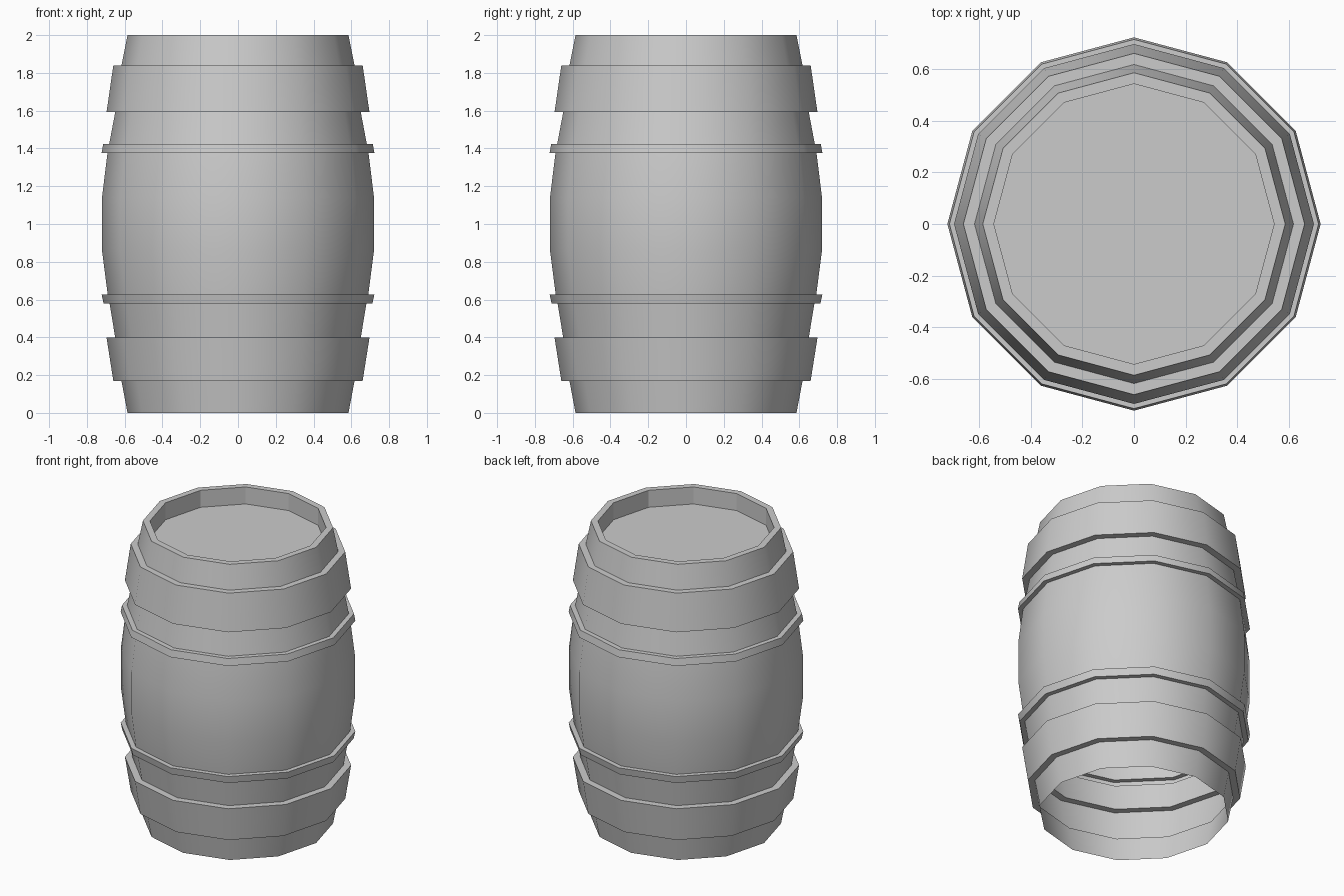
import bpy, bmesh, math

if "Cube" in bpy.data.objects:
    bpy.data.objects.remove(bpy.data.objects["Cube"])

SIDES = 12


def lathe(name, profile, cap_end=False):
    """Spin an (r, z) profile around z; optionally close the last ring."""
    bm = bmesh.new()
    rings = []
    for r, z in profile:
        rings.append([bm.verts.new((r * math.cos(2 * math.pi * i / SIDES),
                                    r * math.sin(2 * math.pi * i / SIDES), z))
                      for i in range(SIDES)])
    for a, b in zip(rings, rings[1:]):
        for i in range(SIDES):
            j = (i + 1) % SIDES
            bm.faces.new((a[i], a[j], b[j], b[i]))
    if cap_end:
        bm.faces.new(rings[-1])
    mesh = bpy.data.meshes.new(name)
    bm.to_mesh(mesh)
    bm.free()
    obj = bpy.data.objects.new(name, mesh)
    bpy.context.collection.objects.link(obj)
    return obj


# Lower half of the bulging side with its wide and thin hoops
lower = [(0.585, 0.0), (0.617, 0.17), (0.66, 0.17), (0.696, 0.398),
         (0.65, 0.398), (0.68, 0.58), (0.712, 0.58), (0.722, 0.628),
         (0.69, 0.628), (0.72, 0.86)]

# Upper half, hoops sit slightly differently
upper = [(0.72, 1.14), (0.691, 1.376), (0.722, 1.376), (0.714, 1.423),
         (0.682, 1.423), (0.65, 1.592), (0.696, 1.592), (0.66, 1.84),
         (0.617, 1.84), (0.585, 2.0), (0.542, 2.0)]

# Hollow shell, open underneath, ending in the flat top rim
shell = lathe("barrel_shell", lower + upper)
bpy.context.view_layer.objects.active = shell
shell.select_set(True)
bpy.ops.object.shade_smooth_by_angle(angle=math.radians(35))

# Faceted recess wall and sunken lid
lathe("barrel_lid", [(0.542, 2.0), (0.542, 1.885)], cap_end=True)
